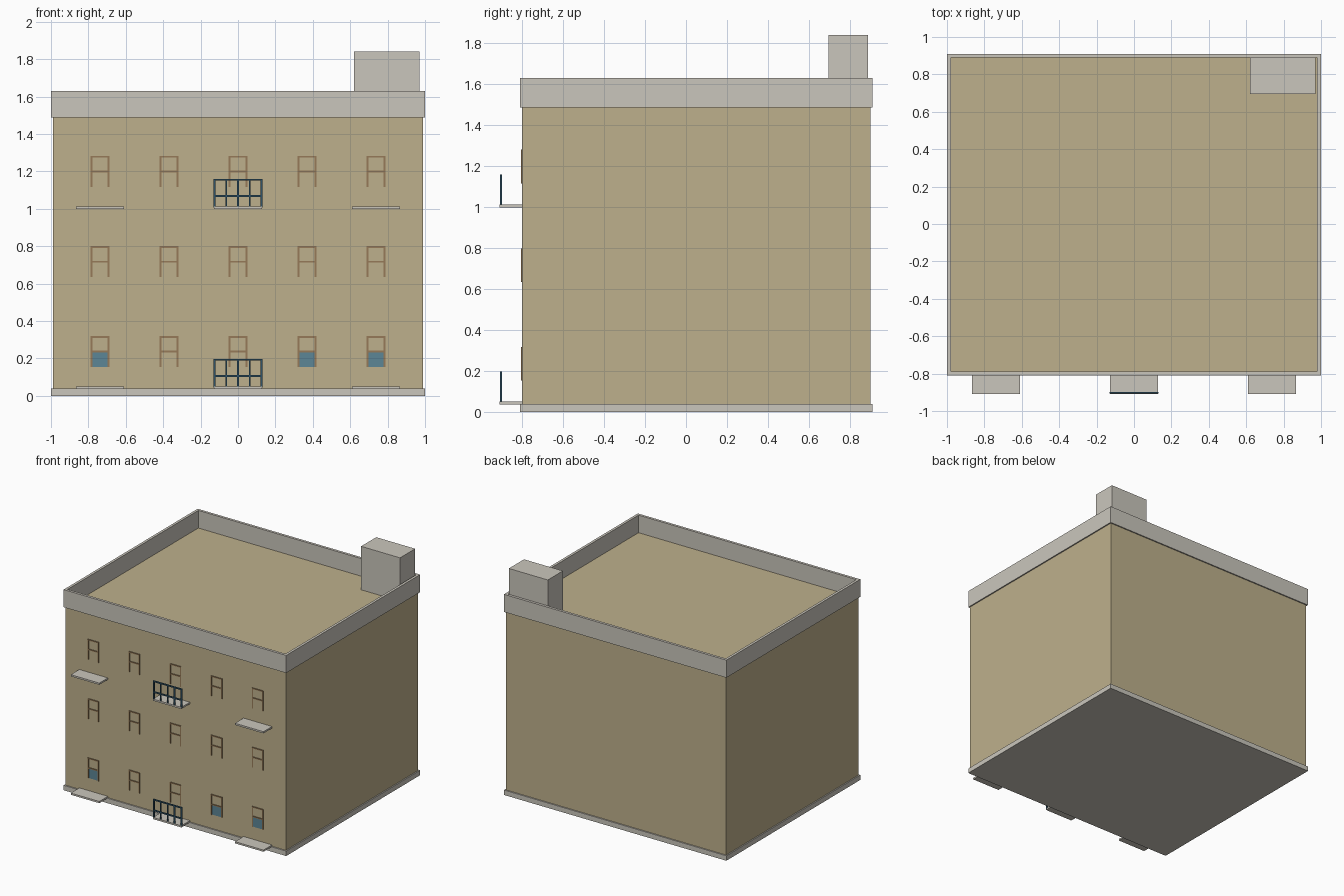
import bpy, bmesh
from mathutils import Matrix, Vector

cube = bpy.data.objects.get("Cube")
if cube:
    bpy.data.objects.remove(cube, do_unlink=True)


def linear(c):
    c /= 255
    return c / 12.92 if c <= 0.04045 else ((c + 0.055) / 1.055) ** 2.4


def material(name, *rgb):
    m = bpy.data.materials.new(name)
    col = [linear(c) for c in rgb] + [1.0]
    m.use_nodes = True
    m.diffuse_color = col
    m.node_tree.nodes["Principled BSDF"].inputs["Base Color"].default_value = col
    return m


WALL = material("sand wall", 190, 176, 140)
STONE = material("pale stone", 202, 198, 188)
WOOD = material("brown wood", 150, 122, 88)
IRON = material("blue iron", 48, 84, 104)
GLASS = material("blue glass", 92, 134, 150)


def boxes(name, mat, *extents):
    """One object from boxes given as (x0, x1, y0, y1, z0, z1)."""
    bm = bmesh.new()
    for x0, x1, y0, y1, z0, z1 in extents:
        centre = Vector((x0 + x1, y0 + y1, z0 + z1)) / 2
        size = Matrix.Diagonal((x1 - x0, y1 - y0, z1 - z0, 1))
        bmesh.ops.create_cube(bm, size=1, matrix=Matrix.Translation(centre) @ size)
    me = bpy.data.meshes.new(name)
    bm.to_mesh(me)
    bm.free()
    me.materials.append(mat)
    ob = bpy.data.objects.new(name, me)
    bpy.context.collection.objects.link(ob)
    return ob


FRONT, BACK, SIDE = -0.8, 0.9, 0.99
ROOF = 1.487

# Main body and plinth
boxes("walls", WALL, (-SIDE, SIDE, FRONT, BACK, 0.04, ROOF))
boxes("plinth", STONE, (-1, 1, FRONT - 0.01, BACK + 0.01, 0, 0.04))

# Parapet ring and rooftop hut
T, X, Y0, Y1, TOP = 0.021, 1.0, FRONT - 0.01, BACK + 0.01, 1.63
boxes("parapet", STONE,
      (-X, X, Y0, Y0 + T, ROOF, TOP), (-X, X, Y1 - T, Y1, ROOF, TOP),
      (-X, -X + T, Y0 + T, Y1 - T, ROOF, TOP), (X - T, X, Y0 + T, Y1 - T, ROOF, TOP))
boxes("rooftop_hut", STONE, (0.62, 0.97, 0.695, 0.889, ROOF, 1.84))

# Window frames: two posts, a head and a middle bar
W, B = 0.05, 0.009
for floor, z in enumerate((0.154, 0.635, 1.117)):
    for col in range(5):
        x, y0, y1 = (col - 2) * 0.369, FRONT - 0.006, FRONT
        top = z + 0.165
        boxes(f"window_frame_{floor}_{col}", WOOD,
              (x - W, x - W + B, y0, y1, z, top),
              (x + W - B, x + W, y0, y1, z, top),
              (x - W + B, x + W - B, y0, y1, top - B, top),
              (x - W + B, x + W - B, y0, y1, z + 0.078, z + 0.078 + B))
        # Glass in the lower sash of the outer ground floor windows
        if floor == 0 and col in (0, 3, 4):
            boxes(f"window_pane_{col}", GLASS,
                  (x - W + B, x + W - B, FRONT - 0.001, FRONT, z, z + 0.078))

# Balcony slabs, with a railing on the middle one of each level
for level, z in (("lower", 0.037), ("upper", 0.999)):
    for place, x in (("right", -0.738), ("middle", 0), ("left", 0.738)):
        boxes(f"{level}_{place}_slab", STONE,
              (x - 0.128, x + 0.128, -0.91, FRONT, z, z + 0.014))
    R, y0, y1, base, top = 0.005, -0.907, -0.897, z + 0.008, z + 0.161
    posts = [(i * 0.0625 - R, i * 0.0625 + R, y0, y1, base, top) for i in range(-2, 3)]
    rails = [(-0.13, 0.13, y0, y1, h - R, h + R) for h in (z + 0.069, top - R)]
    boxes(f"{level}_railing", IRON, *posts, *rails)
